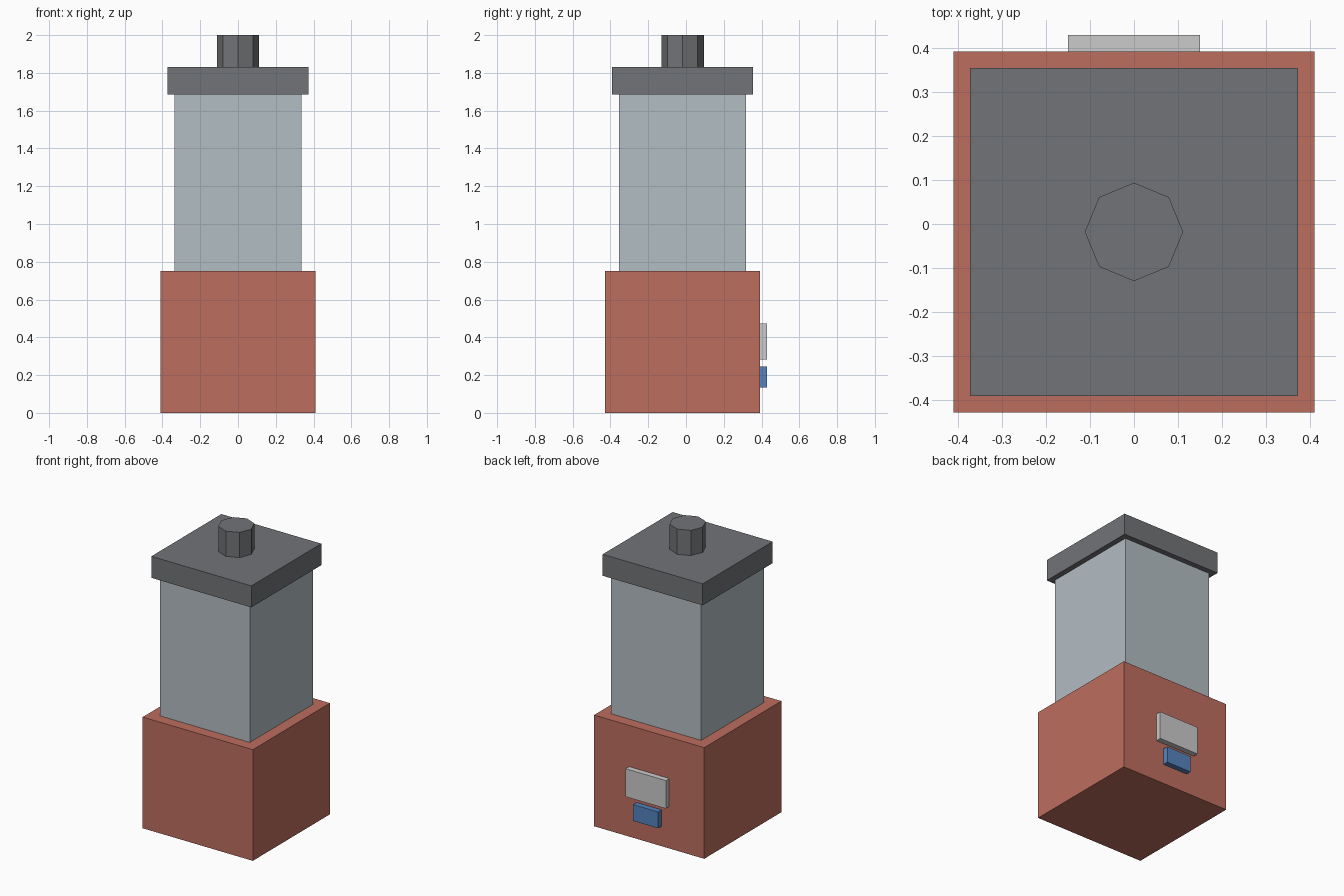
import bpy

if "Cube" in bpy.data.objects:
    bpy.data.objects.remove(bpy.data.objects["Cube"])

CY = -0.018  # centre line of the body, shifted because of the back plates


def material(name, rgb):
    m = bpy.data.materials.new(name)
    m.diffuse_color = (*rgb, 1)
    m.use_nodes = True
    m.node_tree.nodes["Principled BSDF"].inputs["Base Color"].default_value = m.diffuse_color
    return m


def box(name, x, y, z, mat):
    """Box spanning the given (low, high) range on each axis."""
    spans = (x, y, z)
    bpy.ops.mesh.primitive_cube_add(size=1, location=[(a + b) / 2 for a, b in spans])
    ob = bpy.context.object
    ob.name = name
    ob.scale = [b - a for a, b in spans]
    bpy.ops.object.transform_apply(location=False, rotation=False, scale=True)
    ob.data.materials.append(mat)
    return ob


def block(name, half, z, mat):
    """Square block centred on the body."""
    return box(name, (-half, half), (CY - half, CY + half), z, mat)


brick = material("brick_red", (0.51, 0.155, 0.114))
pale = material("pale_blue_grey", (0.45, 0.51, 0.545))
dark = material("dark_grey", (0.17, 0.174, 0.185))
grey = material("light_grey", (0.55, 0.55, 0.55))
blue = material("blue", (0.09, 0.23, 0.52))

# Stacked body
block("base", 0.411, (0, 0.75), brick)
block("column", 0.336, (0.75, 1.685), pale)
block("cap", 0.373, (1.685, 1.83), dark)

# Eight-sided knob on the cap
bpy.ops.mesh.primitive_cylinder_add(vertices=8, radius=0.112, depth=0.17,
                                    location=(0, CY, 1.915))
knob = bpy.context.object
knob.name = "top_knob"
knob.data.materials.append(dark)

# Plates on the back face
box("back_plate", (-0.15, 0.15), (0.393, 0.43), (0.283, 0.472), grey)
box("back_label", (-0.093, 0.093), (0.393, 0.43), (0.135, 0.245), blue)
